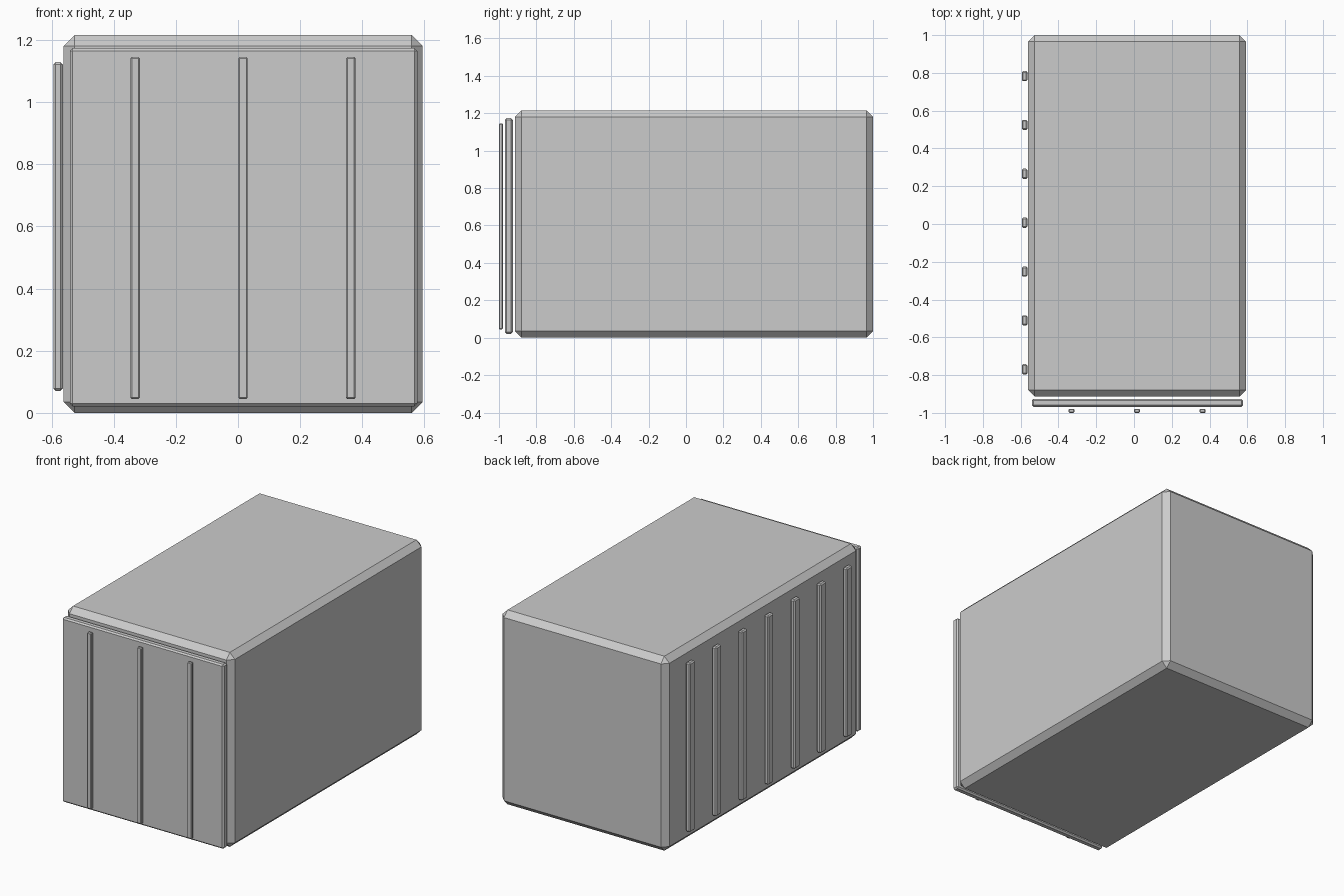
import bpy

if "Cube" in bpy.data.objects:
    bpy.data.objects.remove(bpy.data.objects["Cube"])


def block(name, lo, hi, chamfer):
    """Flat-shaded box between two corners with a one-step chamfer."""
    mid = [(a + b) / 2 for a, b in zip(lo, hi)]
    bpy.ops.mesh.primitive_cube_add(size=1, location=mid)
    ob = bpy.context.object
    ob.name = name
    ob.scale = [b - a for a, b in zip(lo, hi)]
    bpy.ops.object.transform_apply(location=False, rotation=False, scale=True)
    bevel = ob.modifiers.new("chamfer", 'BEVEL')
    bevel.width = chamfer
    bevel.segments = 1
    bevel.limit_method = 'NONE'
    return ob


# Main container body
block("container_body", (-0.561, -0.914, 0), (0.594, 1.0, 1.216), 0.035)

# Door panel, slightly in front of the body
block("door_panel", (-0.541, -0.968, 0.021), (0.577, -0.926, 1.174), 0.009)

# Vertical bars on the door
for i in range(3):
    x = 0.016 + (i - 1) * 0.347
    block(f"door_bar_{i + 1}", (x - 0.015, -1.0, 0.045), (x + 0.015, -0.979, 1.145), 0.004)

# Vertical ribs along the left side
for i in range(7):
    y = 0.007 + (i - 3) * 0.2587
    block(f"side_rib_{i + 1}", (-0.594, y - 0.027, 0.071), (-0.564, y + 0.027, 1.129), 0.007)
